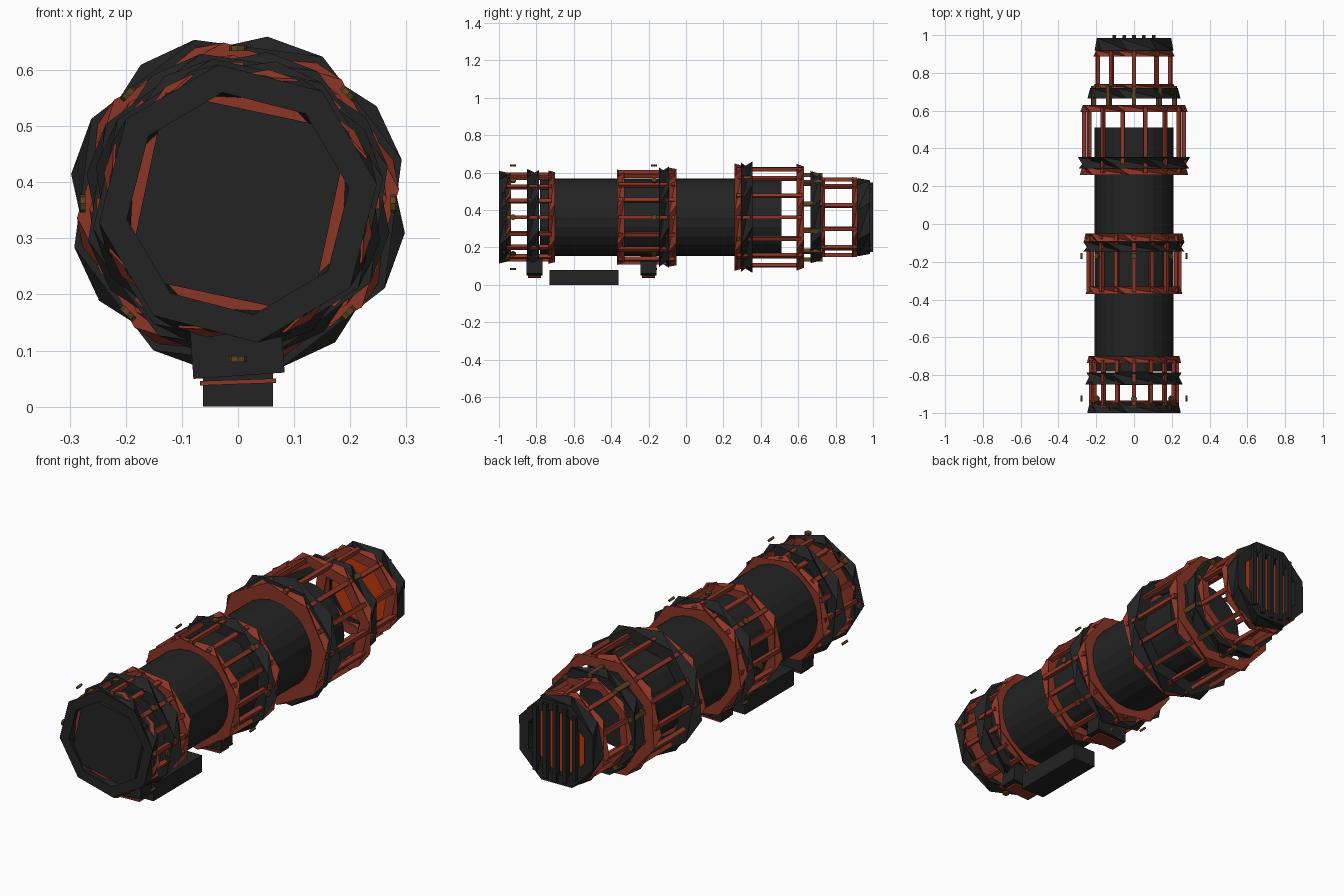
import bpy, bmesh, math
from mathutils import Matrix, Vector

if "Cube" in bpy.data.objects:
    bpy.data.objects.remove(bpy.data.objects["Cube"])

CZ = 0.362  # height of the long axis


def mat(name, col):
    m = bpy.data.materials.new(name)
    m.diffuse_color = (*col, 1)
    m.use_nodes = True
    m.node_tree.nodes["Principled BSDF"].inputs["Base Color"].default_value = m.diffuse_color
    return m


DARK = mat("dark_iron", (0.017, 0.017, 0.017))
RUST = mat("rust_red", (0.26, 0.036, 0.019))
BRONZE = mat("bronze", (0.11, 0.055, 0.014))
GLOW = mat("ember_orange", (0.5, 0.04, 0.004))


def finish(name, bm, m):
    bmesh.ops.recalc_face_normals(bm, faces=bm.faces)
    me = bpy.data.meshes.new(name)
    bm.to_mesh(me)
    bm.free()
    me.materials.append(m)
    ob = bpy.data.objects.new(name, me)
    bpy.context.collection.objects.link(ob)
    return ob


def add_box(bm, size, M):
    bmesh.ops.create_cube(bm, size=1, matrix=M @ Matrix.Diagonal((*size, 1)))


def polar(r, a, y):
    return Vector((r * math.cos(a), y, CZ + r * math.sin(a)))


# hollow polygon ring around the long axis, its back edge twisted a little
def ring(name, y0, y1, r_out, r_in, m, phase=0, twist=12, n=8):
    bm = bmesh.new()
    prof = [(r_out, y0, 0), (r_out, y1, twist), (r_in, y1, twist), (r_in, y0, 0)]
    loops = [[bm.verts.new(polar(r, 2 * math.pi * i / n + math.radians(phase + t), y))
              for i in range(n)] for r, y, t in prof]
    for k in range(4):
        a, b = loops[k], loops[(k + 1) % 4]
        for i in range(n):
            j = (i + 1) % n
            bm.faces.new((a[i], a[j], b[j]))
            bm.faces.new((a[i], b[j], b[i]))
    return finish(name, bm, m)


# lengthwise bars spread around the axis
def bars(name, y0, y1, r, n, m, start=0, w=0.02, d=0.02):
    bm = bmesh.new()
    for i in range(n):
        a = math.radians(start) + 2 * math.pi * i / n
        M = Matrix.Translation(polar(r, a, (y0 + y1) / 2)) @ Matrix.Rotation(-a, 4, 'Y')
        add_box(bm, (d, y1 - y0, w), M)
    return finish(name, bm, m)


# solid cylinder along the axis
def drum(name, y0, y1, r, n, m, phase=0):
    bm = bmesh.new()
    M = (Matrix.Translation((0, (y0 + y1) / 2, CZ)) @ Matrix.Rotation(math.radians(phase), 4, 'Y')
         @ Matrix.Rotation(math.pi / 2, 4, 'X'))
    bmesh.ops.create_cone(bm, cap_ends=True, segments=n, radius1=r, radius2=r,
                          depth=y1 - y0, matrix=M)
    return finish(name, bm, m)


# small round rivets pointing outwards
def rivets(name, y, r, n):
    bm = bmesh.new()
    for i in range(n):
        a = 2 * math.pi * i / n
        M = (Matrix.Translation(polar(r, a, y)) @ Matrix.Rotation(-a, 4, 'Y')
             @ Matrix.Rotation(math.pi / 2, 4, 'Y'))
        bmesh.ops.create_cone(bm, cap_ends=True, segments=8, radius1=0.016, radius2=0.016,
                              depth=0.01, matrix=M)
    return finish(name, bm, BRONZE)


def block(name, x, y, z, m, tilt=0):
    bm = bmesh.new()
    c = [sum(v) / 2 for v in (x, y, z)]
    add_box(bm, [v[1] - v[0] for v in (x, y, z)],
            Matrix.Translation(c) @ Matrix.Rotation(math.radians(tilt), 4, 'Y'))
    return finish(name, bm, m)


# main barrel
core = drum("core_barrel", -0.78, 0.51, 0.208, 24, DARK)

# front cage with end cap
ring("front_end_ring", -1.0, -0.945, 0.25, 0.20, DARK, 8)
drum("front_cap_plate", -0.985, -0.965, 0.236, 4, DARK, 12 + 45)
ring("front_cage_ring_a", -0.965, -0.935, 0.245, 0.17, RUST, 20)
ring("front_cage_ring_b", -0.735, -0.70, 0.25, 0.195, RUST, 4)
ring("front_band", -0.85, -0.785, 0.262, 0.21, DARK, 10, 20)
bars("front_cage_bars", -0.96, -0.72, 0.228, 16, RUST)
rivets("front_rivets", -0.925, 0.277, 8)

# middle cage
ring("middle_cage_ring_a", -0.37, -0.33, 0.26, 0.195, RUST, 10)
ring("middle_cage_ring_b", -0.092, -0.05, 0.265, 0.195, RUST, 2)
ring("middle_band", -0.145, -0.092, 0.275, 0.215, DARK, 14, 20)
bars("middle_cage_bars", -0.36, -0.06, 0.242, 16, RUST)
rivets("middle_rivets", -0.17, 0.277, 8)

# large cage
ring("large_cage_ring_a", 0.26, 0.30, 0.288, 0.21, RUST, 5)
ring("large_band", 0.295, 0.355, 0.302, 0.235, DARK, 15, 20)
ring("large_cage_ring_b", 0.592, 0.63, 0.288, 0.235, RUST, 8)
bars("large_cage_bars", 0.27, 0.62, 0.264, 14, RUST)

# bronze neck
bars("neck_rods", 0.61, 0.73, 0.226, 10, BRONZE, 90, 0.022, 0.022)
ring("neck_band", 0.665, 0.72, 0.25, 0.19, DARK, 10)

# rear cage
ring("rear_cage_ring_a", 0.72, 0.742, 0.22, 0.18, RUST, 6)
ring("rear_cage_ring_b", 0.888, 0.918, 0.22, 0.17, RUST, 12)
bars("rear_cage_bars", 0.725, 0.915, 0.202, 10, RUST, 90)

# glowing vent with grille
ring("rear_end_ring", 0.918, 0.985, 0.212, 0.16, DARK, 10)
drum("ember_disc", 0.935, 0.945, 0.18, 16, GLOW)
bm = bmesh.new()
for i in range(-3, 4):
    x = i * 0.052
    if abs(i) == 3:
        continue
    h = 2 * math.sqrt(0.185 ** 2 - x * x)
    add_box(bm, (0.02, 0.03, h), Matrix.Translation((x, 0.985, CZ)))
finish("grille_bars", bm, DARK)

# underside mounts and long weight
for nm, y in (("front", -0.81), ("middle", -0.20)):
    block(nm + "_mount", (-0.083, 0.08), (y - 0.042, y + 0.042), (0.055, 0.15), DARK, -4)
    block(nm + "_mount_plate", (-0.068, 0.068), (y - 0.035, y + 0.035), (0.04, 0.048), RUST, -2)
block("underside_weight", (-0.062, 0.062), (-0.73, -0.36), (0.0, 0.08), DARK)
